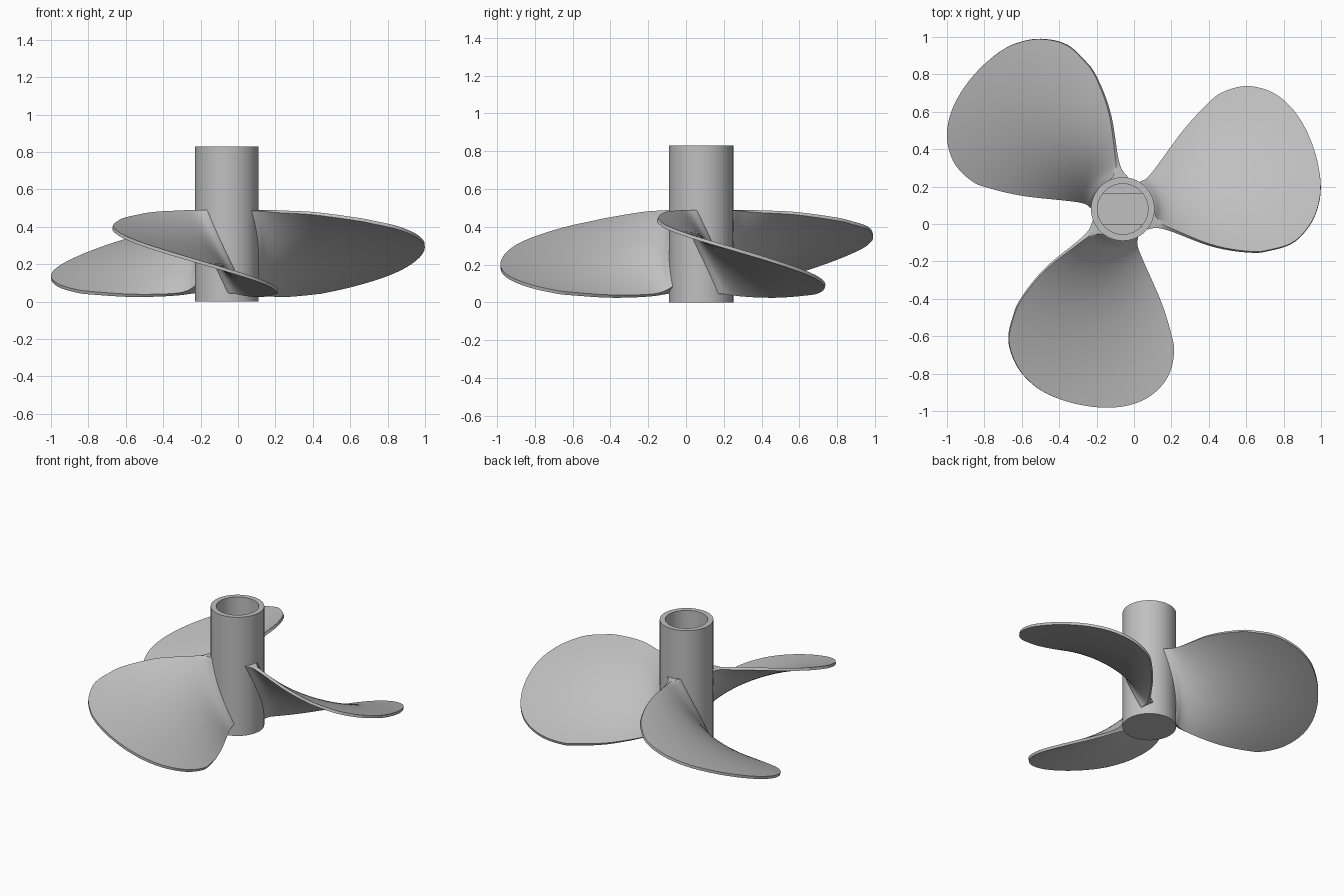
import bpy, bmesh, math
from mathutils import Vector

if "Cube" in bpy.data.objects:
    bpy.data.objects.remove(bpy.data.objects["Cube"], do_unlink=True)

CENTRE = Vector((-0.06, 0.08, 0))
HUB_R, BORE_R, HEIGHT = 0.17, 0.135, 0.83

grey = bpy.data.materials.new("plain grey")
grey.use_nodes = True
grey.diffuse_color = (0.53, 0.53, 0.53, 1)
grey.node_tree.nodes["Principled BSDF"].inputs["Base Color"].default_value = grey.diffuse_color


def finish(bm, name, turn=0.0):
    bmesh.ops.remove_doubles(bm, verts=bm.verts, dist=1e-5)
    bmesh.ops.recalc_face_normals(bm, faces=bm.faces)
    mesh = bpy.data.meshes.new(name)
    bm.to_mesh(mesh)
    bm.free()
    mesh.materials.append(grey)
    obj = bpy.data.objects.new(name, mesh)
    obj.location = CENTRE
    obj.rotation_euler.z = turn
    bpy.context.collection.objects.link(obj)
    bpy.ops.object.select_all(action="DESELECT")
    obj.select_set(True)
    bpy.context.view_layer.objects.active = obj
    bpy.ops.object.shade_smooth_by_angle(angle=math.radians(35))
    return obj


# Hub: a tube closed at the bottom, turned from its profile
bm = bmesh.new()
profile = [(0, 0), (HUB_R, 0), (HUB_R, HEIGHT), (BORE_R, HEIGHT), (BORE_R, 0.2), (0, 0.2)]
verts = [bm.verts.new((r, 0, z)) for r, z in profile]
edges = [bm.edges.new(pair) for pair in zip(verts, verts[1:])]
bmesh.ops.spin(bm, geom=verts + edges, cent=(0, 0, 0), axis=(0, 0, 1),
               angle=math.tau, steps=72)
finish(bm, "hub")

# Shaft flats: two circular segments low in the bore
for name, turn in (("back_shaft_flat", 0), ("front_shaft_flat", math.pi)):
    bm = bmesh.new()
    start = math.asin(0.083 / BORE_R)
    arc = [start + (math.pi - 2 * start) * i / 20 for i in range(21)]
    face = bm.faces.new([bm.verts.new((BORE_R * math.cos(a), BORE_R * math.sin(a), 0.19))
                         for a in arc])
    top = bmesh.ops.extrude_face_region(bm, geom=[face])["geom"]
    bmesh.ops.translate(bm, vec=(0, 0, 0.2),
                        verts=[v for v in top if isinstance(v, bmesh.types.BMVert)])
    finish(bm, name, turn)

# Blade outline: radius, leading angle, trailing angle in degrees
OUTLINE = [(0.15, -27, 44), (0.26, -23.5, 49.5), (0.5, -22.5, 52), (0.73, -18.4, 50.8),
           (0.82, -15.5, 49.3), (0.93, -11, 44.8), (1.01, -4.2, 38.3),
           (1.05, 2, 31.5), (1.067, 7.5, 24), (1.072, 15.5, 15.7)]


def smooth_row(u):
    """Catmull-Rom point through the outline table"""
    i = min(int(u), len(OUTLINE) - 2)
    t = u - i
    p = [Vector(OUTLINE[max(0, min(len(OUTLINE) - 1, i + k))]) for k in (-1, 0, 1, 2)]
    return 0.5 * (2 * p[1] + (p[2] - p[0]) * t
                  + (2 * p[0] - 5 * p[1] + 4 * p[2] - p[3]) * t * t
                  + (3 * p[1] - p[0] - 3 * p[2] + p[3]) * t ** 3)


def blade_point(r, degrees, side):
    """Point on the upper or lower skin of the helical blade"""
    pitch = 0.0063 - 0.0008 * r
    a = math.radians(degrees)
    z = 0.345 - 0.012 * r - pitch * degrees
    slope = -math.degrees(pitch) / r
    half = 0.009 + 0.035 * math.exp(-max(0, r - HUB_R) / 0.03)
    around = Vector((-math.sin(a), math.cos(a), 0))
    normal = (Vector((0, 0, 1)) - slope * around).normalized()
    point = Vector((r * math.cos(a), r * math.sin(a), z)) + normal * half * side
    point.z = min(point.z, 0.49)
    return point


ROWS, COLS = 54, 28


def make_blade(name, turn):
    bm = bmesh.new()
    skins = []
    for side in (1, -1):
        grid = []
        for i in range(ROWS + 1):
            r, lead, trail = smooth_row(i / ROWS * (len(OUTLINE) - 1))
            grid.append([bm.verts.new(blade_point(r, lead + (trail - lead) * j / COLS, side))
                         for j in range(COLS + 1)])
        for low, high in zip(grid, grid[1:]):
            for j in range(COLS):
                bm.faces.new((low[j], low[j + 1], high[j + 1], high[j]))
        skins.append(grid)
    # Rim joining both skins
    loops = [[row[0] for row in g] + g[-1][1:] + [row[-1] for row in g[-2::-1]]
             + g[0][-2:0:-1] for g in skins]
    upper, lower = loops
    for k in range(len(upper)):
        bm.faces.new((upper[k - 1], upper[k], lower[k], lower[k - 1]))
    finish(bm, name, turn)


for number, name in enumerate(("left_blade", "back_right_blade", "front_blade")):
    make_blade(name, number * math.tau / 3)
